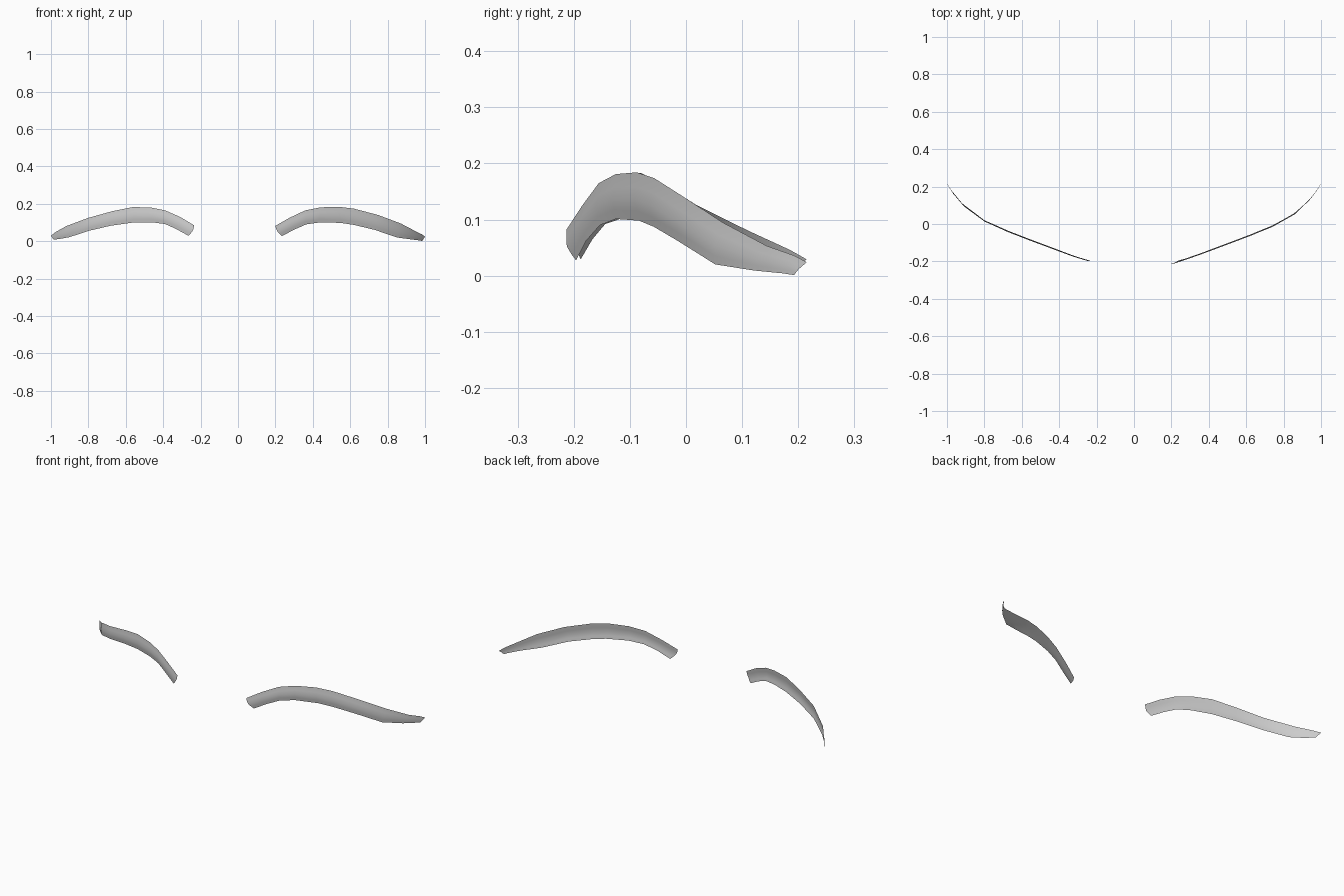
import bpy

# Depth of the brow line as a function of distance from the centre
DEPTH = [(0.20, -0.213), (0.235, -0.196), (0.30, -0.178), (0.44, -0.125), (0.60, -0.065),
         (0.72, -0.018), (0.80, 0.02), (0.87, 0.065), (0.91, 0.10), (0.96, 0.155), (1.0, 0.215)]

# Cross-section: position from upper to lower edge, forward bulge
SECTION = [(0.0, 0.0), (0.3, 0.003), (0.55, 0.007), (0.8, 0.003), (1.0, 0.0)]


def depth(x):
    for (x0, y0), (x1, y1) in zip(DEPTH, DEPTH[1:]):
        if x <= x1:
            return y0 + (y1 - y0) * (x - x0) / (x1 - x0)
    return DEPTH[-1][1]


def brow(name, side, stations):
    """Thin curved sheet lofted between an upper and a lower edge."""
    verts, faces, n = [], [], len(SECTION)
    for i, (xt, zt, xb, zb) in enumerate(stations):
        width = min(1.0, (zt - zb) / 0.08)
        for t, bulge in SECTION:
            x = xt + (xb - xt) * t
            # slightly rounded end caps
            end = 0.008 * 4 * t * (1 - t)
            x += -end if i == 0 else 0
            verts.append((side * x, depth(x) - bulge * width, zt + (zb - zt) * t))
    for i in range(len(stations) - 1):
        for j in range(n - 1):
            a = i * n + j
            f = (a, a + 1, a + n + 1, a + n)
            faces.append(f if side > 0 else f[::-1])
    me = bpy.data.meshes.new(name)
    me.from_pydata(verts, [], faces)
    me.polygons.foreach_set("use_smooth", [True] * len(faces))
    me.update()
    bpy.context.collection.objects.link(bpy.data.objects.new(name, me))


# upper x, upper z, lower x, lower z
brow("right_eyebrow", 1, [
    (0.20, 0.082, 0.235, 0.027), (0.275, 0.125, 0.30, 0.062), (0.36, 0.165, 0.365, 0.09),
    (0.44, 0.181, 0.44, 0.101), (0.54, 0.184, 0.55, 0.098), (0.62, 0.174, 0.62, 0.087),
    (0.75, 0.14, 0.73, 0.061), (0.87, 0.095, 0.85, 0.020), (0.95, 0.053, 0.93, 0.009),
    (0.985, 0.036, 0.972, 0.004), (1.0, 0.024, 0.985, 0.001)])
brow("left_eyebrow", -1, [
    (0.235, 0.085, 0.265, 0.029), (0.31, 0.13, 0.33, 0.065), (0.39, 0.165, 0.39, 0.092),
    (0.46, 0.179, 0.46, 0.101), (0.56, 0.183, 0.56, 0.1), (0.67, 0.161, 0.68, 0.083),
    (0.80, 0.125, 0.80, 0.055), (0.92, 0.08, 0.90, 0.022), (0.98, 0.046, 0.955, 0.012),
    (1.0, 0.029, 0.985, 0.008)])
